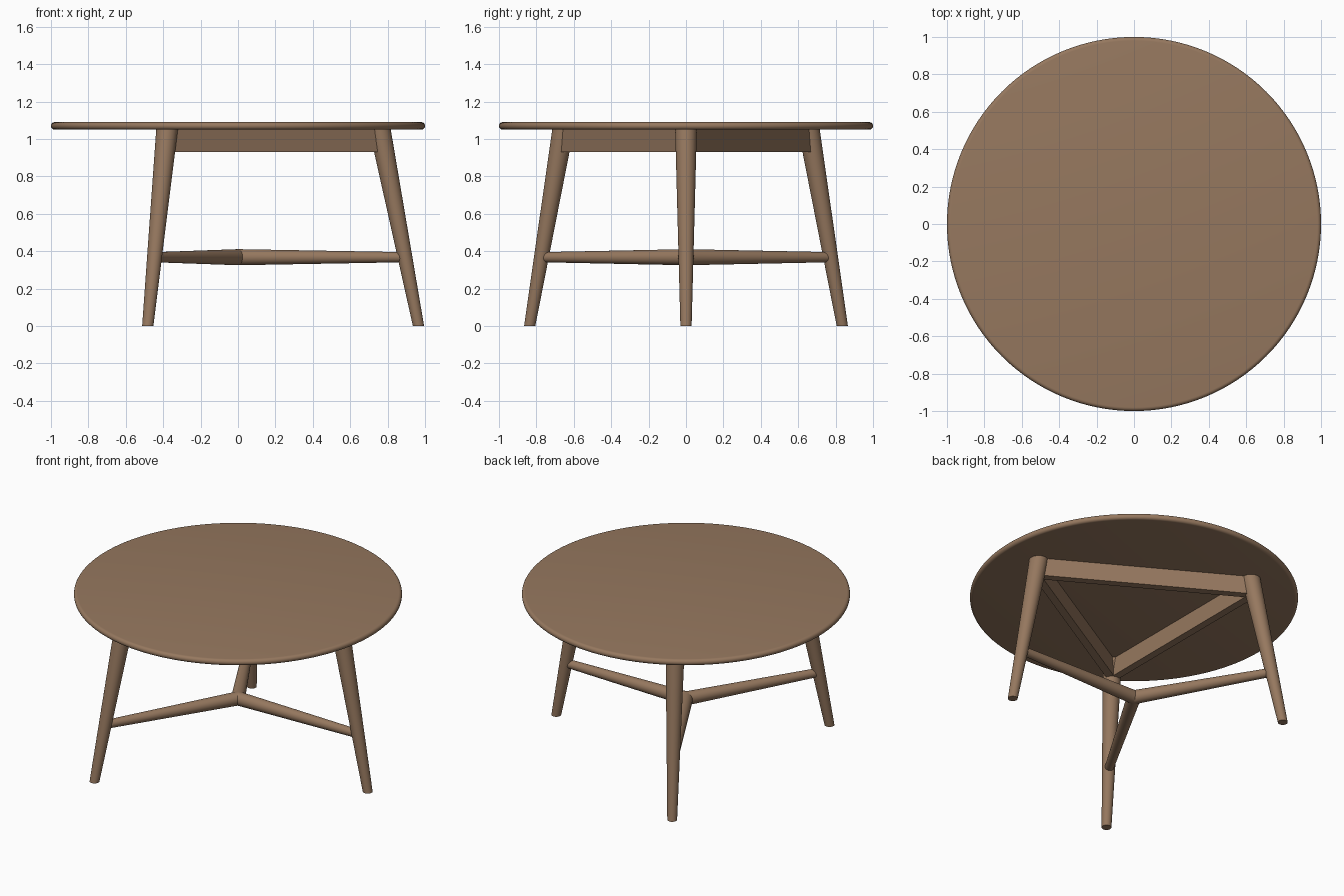
import bpy, bmesh, math
from mathutils import Vector, Matrix

if "Cube" in bpy.data.objects:
    bpy.data.objects.remove(bpy.data.objects["Cube"])

wood = bpy.data.materials.new("brown wood")
wood.diffuse_color = (0.305, 0.188, 0.114, 1)
wood.use_nodes = True
wood.node_tree.nodes["Principled BSDF"].inputs["Base Color"].default_value = wood.diffuse_color
SEG = 48


def finish(name, bm):
    bmesh.ops.recalc_face_normals(bm, faces=bm.faces)
    me = bpy.data.meshes.new(name)
    bm.to_mesh(me)
    bm.free()
    me.materials.append(wood)
    ob = bpy.data.objects.new(name, me)
    bpy.context.collection.objects.link(ob)
    bpy.ops.object.select_all(action='DESELECT')
    ob.select_set(True)
    bpy.context.view_layer.objects.active = ob
    bpy.ops.object.shade_smooth_by_angle(angle=math.radians(35))
    return ob


def loft(name, rings, turn=0.0, seg=SEG):
    """Capped tube through rings of (centre, radius, u axis, v axis)."""
    bm = bmesh.new()
    loops = []
    for c, r, u, v in rings:
        loops.append([bm.verts.new(Vector(c) + r * (math.cos(a) * Vector(u) + math.sin(a) * Vector(v)))
                      for a in (2 * math.pi * i / seg for i in range(seg))])
    for a, b in zip(loops, loops[1:]):
        for i in range(seg):
            j = (i + 1) % seg
            bm.faces.new((a[i], a[j], b[j], b[i]))
    bm.faces.new(loops[0])
    bm.faces.new(loops[-1])
    bm.transform(Matrix.Rotation(turn, 4, 'Z'))
    return finish(name, bm)


X, Y, Z = (1, 0, 0), (0, 1, 0), (0, 0, 1)

# Round top with a half-round rim
rim = [(math.sin(t), math.cos(t)) for t in (math.pi * i / 10 for i in range(11))]
loft("table_top", [((0, 0, 1.07 - 0.02 * c), 0.98 + 0.02 * s, X, Y) for s, c in rim], seg=128)

names = ["right", "back_left", "front_left"]
for k, side in enumerate(names):
    turn = k * 2 * math.pi / 3

    # Splayed tapering leg, cut level with the floor
    loft(side + "_leg", [((0.965, 0, 0), 0.03, X, Y), ((0.758, 0, 1.055), 0.058, X, Y)], turn)

    # Stretcher, thick at the centre and thin at the leg
    loft(side + "_stretcher", [((0, 0, 0.368), 0.043, Y, Z), ((0.89, 0, 0.368), 0.027, Y, Z)], turn)

    # Apron board running from this leg to the next
    R = 0.768
    bm = bmesh.new()
    bmesh.ops.create_cube(bm, size=1)
    bm.transform(Matrix.Rotation(turn + math.pi / 3, 4, 'Z')
                 @ Matrix.Translation((R / 2, 0, 0.9925))
                 @ Matrix.Diagonal((0.05, R * math.sqrt(3), 0.125, 1)))
    finish(side + "_apron", bm)
